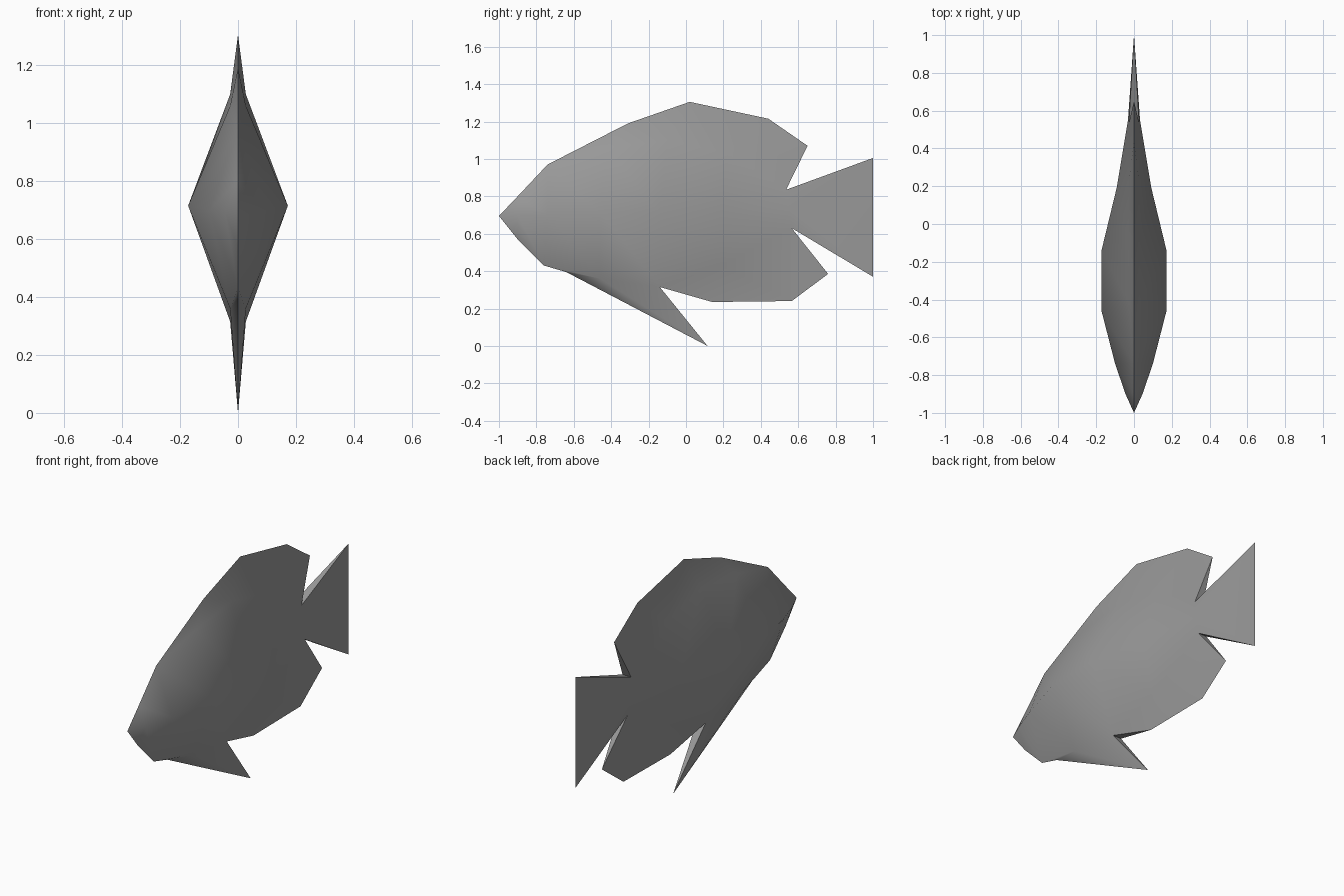
import bpy, bmesh, math

if "Cube" in bpy.data.objects:
    bpy.data.objects.remove(bpy.data.objects["Cube"])

grey = bpy.data.materials.new("fish_grey")
grey.diffuse_color = (0.32, 0.32, 0.32, 1)
grey.use_nodes = True
grey.node_tree.nodes["Principled BSDF"].inputs["Base Color"].default_value = grey.diffuse_color

# Body guide lines, nose to tail root, as (half width, y, z)
nose = (0, -1, .695)
back = [nose, (0, -.9, .80), (0, -.74, .97), (.027, -.42, 1.06),
        (.027, -.10, 1.10), (.027, .22, 1.03), (.027, .535, .835)]
flank = [nose, (.045, -.9, .695), (.10, -.74, .70), (.172, -.46, .715),
         (.172, -.14, .715), (.092, .19, .72), (.032, .55, .735)]
belly = [nose, (0, -.9, .57), (0, -.76, .43), (.027, -.46, .36),
         (.027, -.14, .315), (.027, .19, .43), (.027, .565, .63)]

# Knife-thin fin edges on the centre plane
dorsal = [(0, -.31, 1.19), (0, .02, 1.305), (0, .44, 1.215), (0, .65, 1.07)]
anal = [(0, .14, .235), (0, .565, .24), (0, .76, .385)]
pelvic_front, pelvic_tip = (0, -.64, .395), (0, .115, 0)
tail_top, tail_low = (0, 1, 1.005), (0, 1, .37)

faces = []


def strip(a, b):
    """Skin two guide lines, two triangles per bay."""
    for i in range(len(a) - 1):
        faces.append((a[i], a[i + 1], b[i + 1]))
        faces.append((a[i], b[i + 1], b[i]))


def notch(base, *tips):
    """Close the thick inner corner between two fins."""
    centre = (0, base[1], base[2])
    for tip in tips:
        faces.append((base, tip, centre))


# Body sides
strip(back, flank)
strip(flank, belly)
# Dorsal fin
strip([back[2]] + dorsal, back[2:])
# Anal fin
strip([belly[4], anal[0]], belly[4:6])
strip(anal[:2], [belly[5], belly[5]])
strip(anal[1:], belly[5:])
# Pelvic fin
faces += [(belly[2], pelvic_front, belly[3]), (belly[3], pelvic_front, pelvic_tip),
          (belly[3], pelvic_tip, belly[4])]
# Tail fin
faces += [(back[6], tail_top, flank[6]), (flank[6], tail_top, tail_low),
          (flank[6], tail_low, belly[6])]
# Inner corners
notch(back[6], dorsal[-1], tail_top)
notch(belly[6], anal[-1], tail_low)
notch(belly[4], anal[0], pelvic_tip)

# Build both halves into one closed skin
bm = bmesh.new()
verts = {}
for side in (1, -1):
    for f in faces:
        pts = list(dict.fromkeys((p[0] * side, p[1], p[2]) for p in f))
        if len(pts) < 3:
            continue
        vs = []
        for p in pts:
            key = tuple(round(c, 4) + 0.0 for c in p)
            if key not in verts:
                verts[key] = bm.verts.new(key)
            vs.append(verts[key])
        if not bm.faces.get(vs):
            bm.faces.new(vs)
bmesh.ops.recalc_face_normals(bm, faces=bm.faces)
mesh = bpy.data.meshes.new("fish_body")
bm.to_mesh(mesh)
bm.free()
mesh.materials.append(grey)
fish = bpy.data.objects.new("fish_body", mesh)
bpy.context.collection.objects.link(fish)

# Smooth flanks, sharp fin edges
bpy.context.view_layer.objects.active = fish
fish.select_set(True)
bpy.ops.object.shade_smooth_by_angle(angle=math.radians(60))
